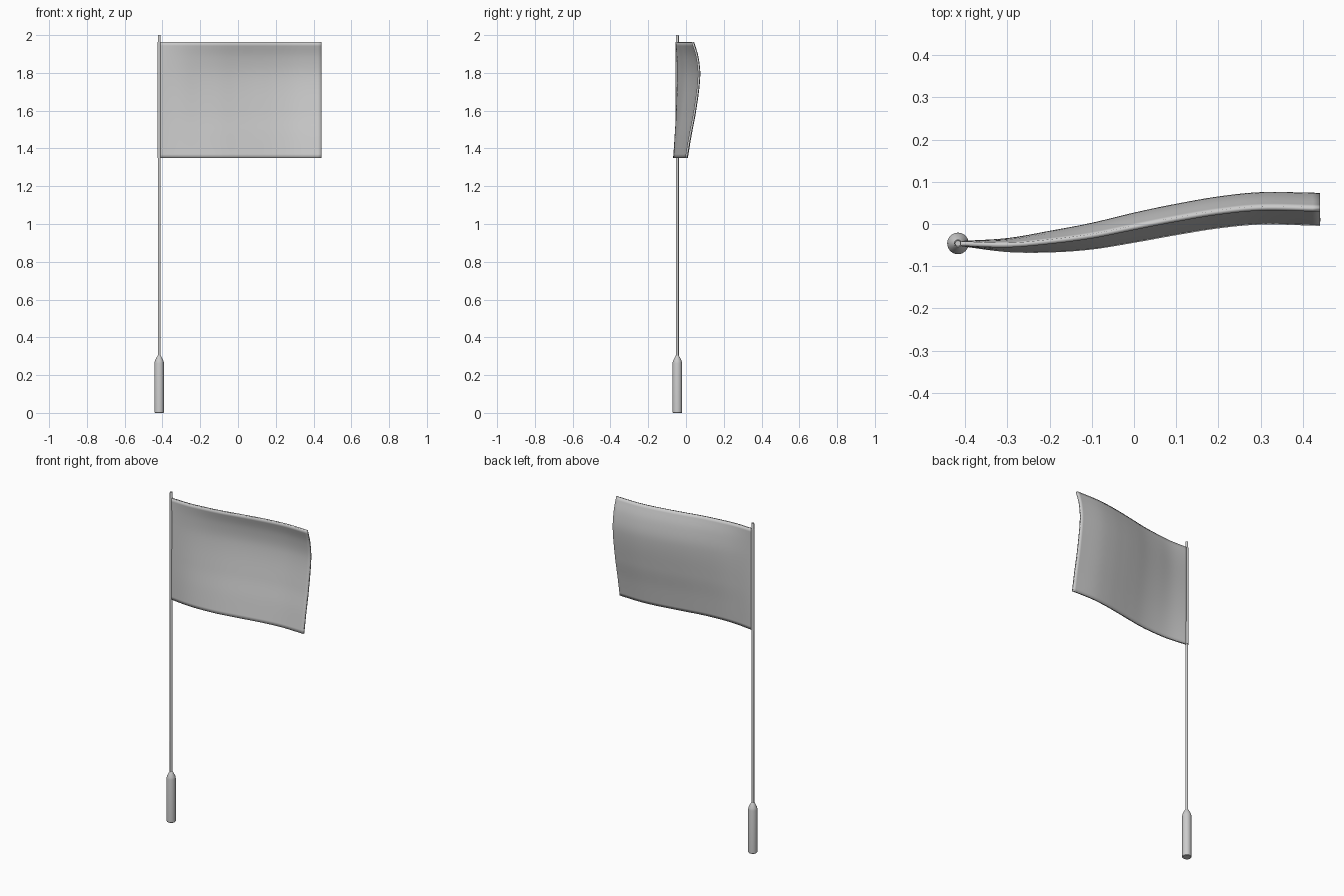
import bpy, bmesh, math

if "Cube" in bpy.data.objects:
    bpy.data.objects.remove(bpy.data.objects["Cube"])

PX, PY = -0.417, -0.046        # pole axis
Z0, Z1, X1 = 1.35, 1.963, 0.441  # flag extents


def finish(name, bm):
    bmesh.ops.recalc_face_normals(bm, faces=bm.faces)
    me = bpy.data.meshes.new(name)
    bm.to_mesh(me)
    bm.free()
    ob = bpy.data.objects.new(name, me)
    bpy.context.collection.objects.link(ob)
    bpy.context.view_layer.objects.active = ob
    ob.select_set(True)
    bpy.ops.object.shade_smooth_by_angle(angle=math.radians(35))
    ob.select_set(False)
    return ob


def lathe(name, profile, sides=32):
    """Closed solid of revolution round the pole axis from (radius, z) points."""
    bm = bmesh.new()
    rings = [[bm.verts.new((PX + r * math.cos(2 * math.pi * i / sides),
                            PY + r * math.sin(2 * math.pi * i / sides), z))
              for i in range(sides)] for r, z in profile]
    for a, b in zip(rings, rings[1:]):
        for i in range(sides):
            j = (i + 1) % sides
            bm.faces.new((a[i], a[j], b[j], b[i]))
    bm.faces.new(rings[0])
    bm.faces.new(rings[-1])
    return finish(name, bm)


def curve(pts, x):
    """Smooth cubic interpolation through (x, value) points."""
    n = len(pts)
    k = max(i for i in range(n - 1) if i == 0 or pts[i][0] <= x)

    def slope(i):
        a, b = pts[max(i - 1, 0)], pts[min(i + 1, n - 1)]
        return (b[1] - a[1]) / (b[0] - a[0])
    (xa, ya), (xb, yb) = pts[k], pts[k + 1]
    h = xb - xa
    t = (x - xa) / h
    return ((2*t**3 - 3*t**2 + 1) * ya + (t**3 - 2*t**2 + t) * h * slope(k)
            + (3*t**2 - 2*t**3) * yb + (t**3 - t**2) * h * slope(k + 1))


# Handle grip, pole and the sleeve of cloth round the pole
lathe("grip", [(0.023, 0), (0.0255, 0.003), (0.0255, 0.262), (0.023, 0.275),
               (0.012, 0.297), (0.008, 0.303)])
lathe("pole", [(0.0078, 0.29), (0.0078, 1.997), (0.0065, 2.0)], 24)
lathe("flag_sleeve", [(0.0095, Z0), (0.0095, Z1)], 24)

# Waving flag: bottom-edge wave plus a vertical bulge that grows away from the pole
bottom = [(-0.417, -0.046), (-0.3, -0.061), (-0.2, -0.062), (-0.1, -0.055),
          (0, -0.039), (0.1, -0.021), (0.2, -0.005), (0.3, 0.004), (0.441, 0.001)]
amount = [(-0.417, 0), (-0.3, 0.022), (-0.2, 0.040), (-0.1, 0.052),
          (0, 0.060), (0.1, 0.063), (0.441, 0.067)]
bulge = [(0, 0), (0.2, 0.31), (0.4, 0.66), (0.7, 1.0), (0.87, 0.86), (1, 0.50)]

bm = bmesh.new()
bmesh.ops.create_grid(bm, x_segments=48, y_segments=32, size=0.5)
for v in bm.verts:
    u, t = v.co.x + 0.5, v.co.y + 0.5
    x = PX + u * (X1 - PX)
    v.co = (x, curve(bottom, x) + curve(amount, x) * curve(bulge, t),
            Z0 + t * (Z1 - Z0))
flag = finish("flag", bm)
mod = flag.modifiers.new("thickness", 'SOLIDIFY')
mod.thickness = 0.011
mod.offset = 0
